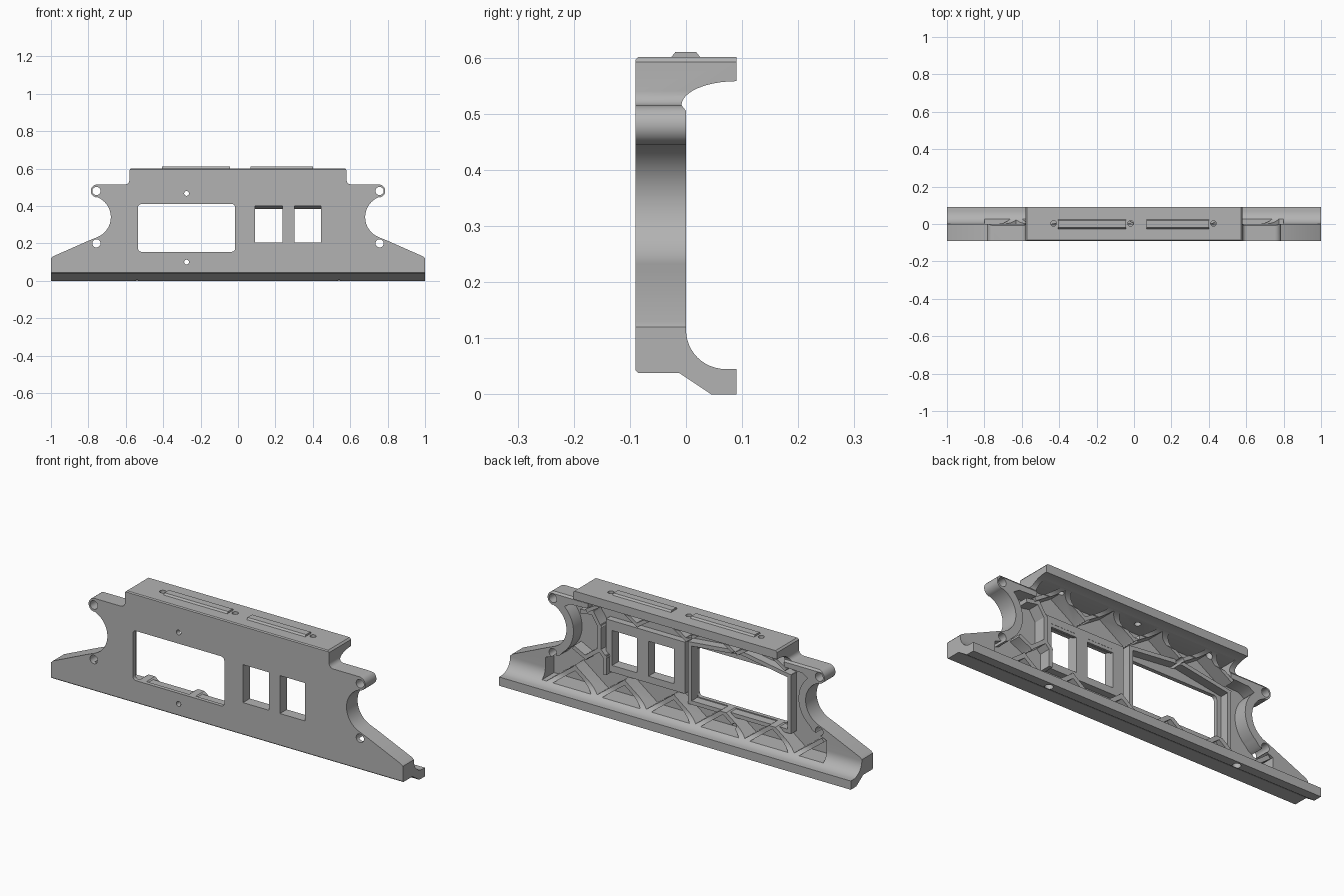
import bpy, bmesh
from math import sin, cos, pi, radians
from mathutils import Vector

if "Cube" in bpy.data.objects:
    bpy.data.objects.remove(bpy.data.objects["Cube"])

grey = bpy.data.materials.new("plain grey")
grey.use_nodes = True
grey.diffuse_color = (0.45, 0.45, 0.45, 1)
grey.node_tree.nodes["Principled BSDF"].inputs["Base Color"].default_value = grey.diffuse_color


def add_prism(bm, pts, lo, hi, axis="y"):
    """Extrude a 2D outline along one axis."""
    place = {"x": lambda a, b, t: (t, a, b),
             "y": lambda a, b, t: (a, t, b),
             "z": lambda a, b, t: (a, b, t)}[axis]
    low, high = [[bm.verts.new(place(a, b, t)) for a, b in pts] for t in (lo, hi)]
    faces = [bm.faces.new(low), bm.faces.new(high[::-1])]
    n = len(pts)
    for i in range(n):
        j = (i + 1) % n
        faces.append(bm.faces.new((low[i], high[i], high[j], low[j])))
    bmesh.ops.recalc_face_normals(bm, faces=faces)


def make(name, prisms):
    bm = bmesh.new()
    for p in prisms:
        add_prism(bm, *p)
    mesh = bpy.data.meshes.new(name)
    bm.to_mesh(mesh)
    bm.free()
    mesh.materials.append(grey)
    ob = bpy.data.objects.new(name, mesh)
    bpy.context.scene.collection.objects.link(ob)
    return ob


def activate(ob):
    bpy.ops.object.select_all(action="DESELECT")
    ob.select_set(True)
    bpy.context.view_layer.objects.active = ob


def boolean(ob, other, operation):
    """Apply a boolean and discard the helper."""
    mod = ob.modifiers.new("cut", "BOOLEAN")
    mod.operation, mod.object, mod.solver, mod.use_self = operation, other, "EXACT", True
    activate(ob)
    bpy.ops.object.modifier_apply(modifier=mod.name)
    bpy.data.objects.remove(other)


def arc(cx, cz, r, a0, a1, n=16):
    return [(cx + r * cos(radians(a0 + (a1 - a0) * i / n)),
             cz + r * sin(radians(a0 + (a1 - a0) * i / n))) for i in range(n + 1)]


def circle(cx, cz, r, n=24):
    return arc(cx, cz, r, 0, 360 - 360 / n, n - 1)


def rect(x0, x1, z0, z1, r=0.0):
    if not r:
        return [(x0, z0), (x1, z0), (x1, z1), (x0, z1)]
    return (arc(x1 - r, z1 - r, r, 0, 90, 5) + arc(x0 + r, z1 - r, r, 90, 180, 5)
            + arc(x0 + r, z0 + r, r, 180, 270, 5) + arc(x1 - r, z0 + r, r, 270, 360, 5))


def mirrored(half):
    return half + [(-x, z) for x, z in reversed(half)]


def bar(a, b, w):
    """Straight rib outline between two points."""
    a, b = Vector(a), Vector(b)
    d = (b - a).normalized()
    n = Vector((-d.y, d.x)) * w / 2
    e = d * w / 2
    return [tuple(p) for p in (a - e - n, b + e - n, b + e + n, a - e + n)]


def path_bars(pts, w, lo, hi):
    return [(bar(a, b, w), lo, hi) for a, b in zip(pts, pts[1:])]


# Panel: front outline crossed with the flanged side profile
outline = mirrored([(1, 0), (1, .12), (.99, .13), (.79, .218)]
                   + arc(.795, .34, .115, 250, 110, 28)
                   + arc(.752, .48, .035, -80, 90, 12)
                   + arc(.605, .54, .025, 270, 180, 6)
                   + [(.58, .592), (.572, .601)])
side = ([(-.085, .038), (-.012, .038), (.045, 0), (.09, 0), (.09, .045)]
        + arc(.07, .115, .07, 270, 180, 12)
        + [(0, .505), (-.008, .515)]
        + [(.09 - .098 * cos(t) ** 1.0, .515 + .043 * sin(t)) for t in
           [pi / 2 * i / 12 for i in range(1, 13)]]
        + [(.09, .601), (-.085, .601), (-.09, .596), (-.09, .043)])
panel = make("panel", [(outline, -.2, .2)])
boolean(panel, make("profile", [(side, -1.1, 1.1, "x")]), "INTERSECT")

# Hollow back, with the ribs left standing
cavity = make("cavity", [(mirrored(
    [(.80, .06), (.80, .165), (.72, .195)] + arc(.795, .34, .155, 232, 132, 16)
    + [(.66, .475), (.56, .48), (.55, .552)]), -.07, .2)])
ribs = []
step = .14
low = [(-.77 + step * i / 1.0, .05 if i % 2 else .155) for i in range(12)]
top = [(-.56 + step * i, .56 if i % 2 else .47) for i in range(9)]
ribs += path_bars(low, .022, -.1, .3)
ribs += path_bars(top, .018, -.1, .3)
# Frame round the display opening
ribs += path_bars([(-.005, .14), (-.005, .44), (-.3, .47), (-.57, .425),
                   (-.57, .14), (-.005, .14)], .02, -.1, -.025)
# Six-sided cell and the strut next to the switch block
ribs += path_bars([(.47, .17), (.47, .25), (.5, .28), (.5, .4), (.54, .46),
                   (.6, .45)], .02, -.1, -.01)
ribs += path_bars([(.5, .28), (.58, .22), (.64, .25)], .02, -.1, -.01)
# Thick block behind the switch openings
ribs.append((rect(.03, .48, .17, .435), -.1, -.035))
for i, rib in enumerate(ribs):
    boolean(cavity, make("rib", [rib]), "DIFFERENCE")
boolean(panel, cavity, "DIFFERENCE")

# Openings and holes
cuts = [(rect(-.535, -.015, .155, .41, .018), -.2, .2)]
cuts += [(rect(a, b, .205, .4), -.2, .2) for a, b in ((.092, .238), (.302, .445))]
cuts += [(circle(s * .757, z, .022), -.2, .2) for s in (-1, 1) for z in (.2, .48)]
cuts += [(circle(-.275, z, .013, 16), -.2, .03) for z in (.1, .467)]
cuts += [(circle(x, .003, .015, 16), .48, .7, "z") for x in (-.43, -.018, .425)]
cuts += [(circle(s * .54, .06, .02, 20), -.1, .03, "z") for s in (-1, 1)]
boolean(panel, make("openings", cuts), "DIFFERENCE")

# Sloped lip inside each switch opening
lip = [(-.08, .402), (-.036, .402), (-.036, .384), (-.045, .384)]
lips = make("switch_lips", [(lip, .09, .24, "x"), (lip, .30, .447, "x")])

# Raised strips on top, with sloped long sides
strip = [(-.027, .6), (.026, .6), (.018, .61), (-.019, .61)]
strips = make("top_strips", [(strip, -.405, -.043, "x"), (strip, .068, .4, "x")])

activate(panel)
bpy.ops.object.shade_smooth_by_angle(angle=radians(30))
